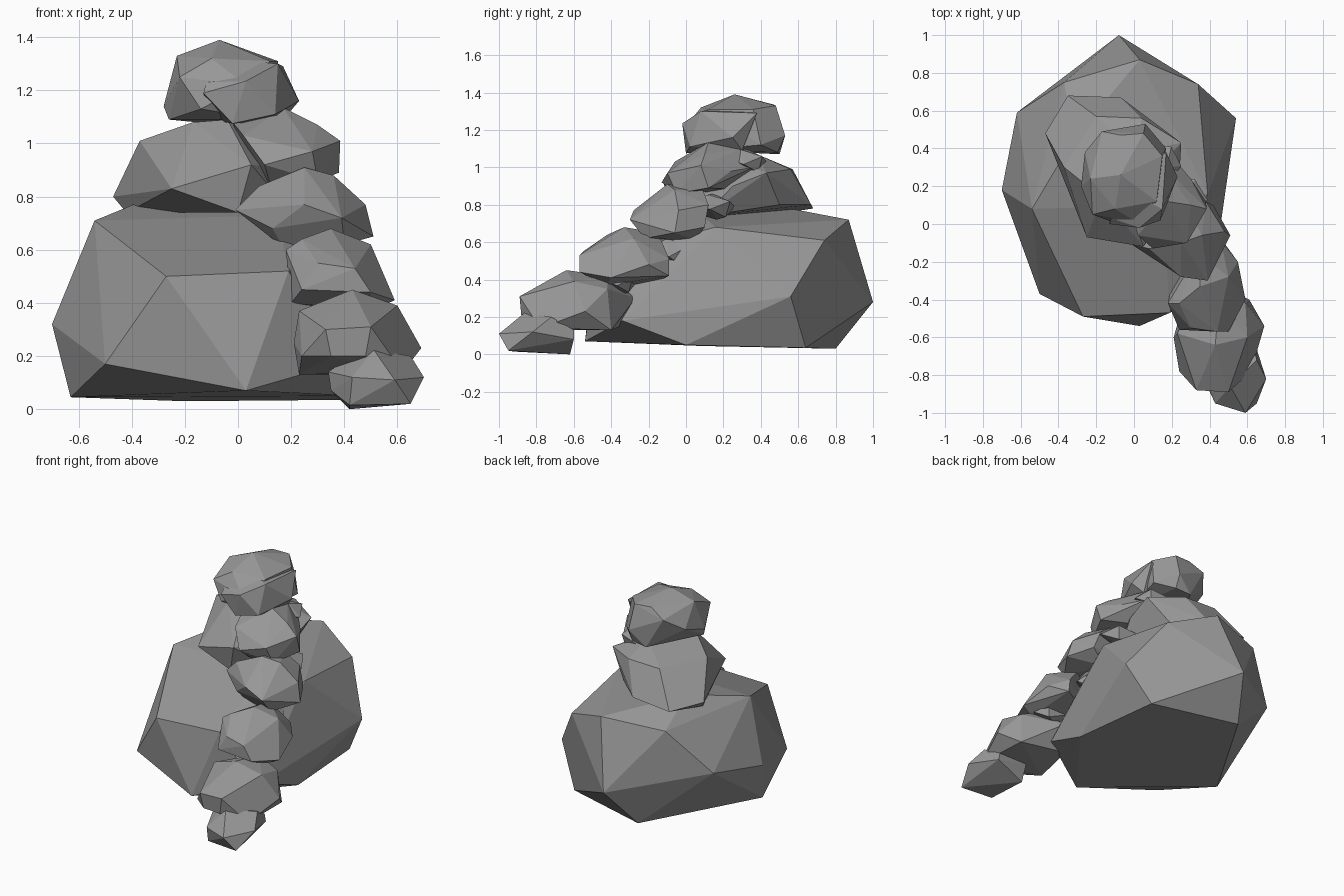
import bpy
import bmesh

stone = bpy.data.materials.new("grey stone")
stone.diffuse_color = (0.31, 0.31, 0.31, 1)


def rock(name, corners):
    """Faceted boulder: the convex hull of a few corner points."""
    bm = bmesh.new()
    for c in corners:
        bm.verts.new(c)
    hull = bmesh.ops.convex_hull(bm, input=bm.verts[:])
    loose = {g for g in hull["geom_interior"] + hull["geom_unused"]
             if isinstance(g, bmesh.types.BMVert)}
    bmesh.ops.delete(bm, geom=list(loose), context='VERTS')
    bmesh.ops.dissolve_limit(bm, angle_limit=0.06, verts=bm.verts[:], edges=bm.edges[:])
    bmesh.ops.recalc_face_normals(bm, faces=bm.faces[:])
    mesh = bpy.data.meshes.new(name)
    bm.to_mesh(mesh)
    bm.free()
    mesh.materials.append(stone)
    obj = bpy.data.objects.new(name, mesh)
    bpy.context.collection.objects.link(obj)
    return obj


def chip(name, centre, size):
    """Small wedge stone filling a gap between two larger ones."""
    unit = [(-1, -.3, .1), (-.5, -1, -.4), (.5, -1, .3), (1, -.1, -.2), (.6, .8, .4),
            (-.4, 1, 0), (-.3, 0, 1), (.4, -.2, .9), (0, .2, -1), (.5, .6, -.8)]
    rock(name, [[c + s * u for c, s, u in zip(centre, size, p)] for p in unit])


# Large base boulder
rock("base_boulder", [
    (.03, -.54, .07), (-.50, -.37, .17), (-.70, .18, .32), (-.63, .08, .045),
    (-.27, -.49, .50), (.19, -.47, .52), (-.54, .08, .71), (-.32, .45, .80),
    (-.20, .80, .03), (-.08, 1.0, .28), (.03, .87, .72), (-.37, .75, .68),
    (-.62, .59, .40), (.34, .74, .61), (.54, .56, .31), (.39, .64, .035),
    (.45, 0, .05), (.41, -.34, .18), (.39, .16, .68), (.15, .10, .73)])

# Middle boulder
rock("middle_boulder", [
    (-.47, .48, .80), (-.25, -.07, .83), (-.42, .42, .74), (-.35, .68, .78),
    (-.07, .67, .80), (-.37, .30, 1.01), (-.20, .57, .99), (.04, .56, .99),
    (.12, .50, .80), (.25, .43, .97), (-.17, .14, 1.08), (-.04, .12, 1.09),
    (.02, .38, 1.07), (.05, -.12, .92), (0, -.08, .74), (.2, .1, .74),
    (.24, .25, .90)])

# Top boulder, with a flatter slab set into its front
rock("top_boulder", [
    (-.28, .20, 1.14), (-.23, .24, 1.33), (-.07, .26, 1.39), (.15, .36, 1.31),
    (.05, .48, 1.33), (-.07, .47, 1.335), (-.17, .49, 1.28), (-.26, .38, 1.20),
    (.06, .53, 1.17), (.17, .40, 1.12), (-.05, .50, 1.07), (.06, .49, 1.08),
    (-.22, .05, 1.25), (-.14, .02, 1.13), (-.26, .18, 1.09), (.12, .12, 1.31),
    (.10, .08, 1.09), (.03, .0, 1.22), (-.10, .08, 1.32)])
rock("top_slab", [
    (-.13, 0, 1.19), (-.12, .03, 1.23), (.03, -.02, 1.235), (-.02, .0, 1.075),
    (.14, .02, 1.11), (.15, .08, 1.30), (.23, .25, 1.16), (.17, .38, 1.29),
    (.17, .30, 1.09), (-.05, .2, 1.30), (-.10, .3, 1.09), (.05, .13, 1.31)])

# Stepping stones climbing the front, from bottom to top
rock("step_1", [
    (.43, -.95, .12), (.59, -1.0, .11), (.51, -.86, .225), (.65, -.72, .20),
    (.70, -.82, .12), (.65, -.95, .02), (.42, -.92, .015), (.35, -.78, .07),
    (.34, -.75, .14), (.42, -.62, 0), (.63, -.60, .08), (.40, -.60, .13),
    (.62, -.60, .13), (.42, -.78, .20)])
rock("step_2", [
    (.33, -.88, .30), (.50, -.89, .31), (.35, -.87, .20), (.48, -.88, .20),
    (.62, -.78, .14), (.24, -.78, .20), (.21, -.60, .25), (.23, -.58, .37),
    (.43, -.64, .45), (.60, -.60, .39), (.69, -.54, .23), (.61, -.40, .13),
    (.23, -.65, .13), (.28, -.35, .15), (.59, -.42, .35), (.35, -.27, .30),
    (.45, -.42, .42)])
rock("step_3", [
    (.30, -.55, .55), (.44, -.57, .53), (.24, -.56, .45), (.50, -.57, .44),
    (.20, -.45, .40), (.18, -.42, .60), (.24, -.42, .64), (.35, -.33, .68),
    (.50, -.28, .62), (.59, -.40, .41), (.50, -.42, .37), (.55, -.20, .48),
    (.22, -.20, .37), (.47, -.09, .42), (.46, -.09, .51), (.34, -.15, .65)])
rock("step_4", [
    (.25, -.28, .77), (.39, -.30, .72), (.13, -.20, .68), (-.01, -.11, .75),
    (.08, -.13, .84), (.25, -.10, .91), (.36, -.06, .88), (.48, -.04, .77),
    (.51, -.06, .65), (.40, -.22, .62), (.17, -.15, .61), (.42, .10, .68),
    (.30, .05, .61), (.28, .09, .88), (.05, .08, .72), (.38, .12, .80)])
rock("step_5", [
    (.28, -.10, .97), (.10, -.13, .92), (.02, -.06, 1.03), (-.02, .08, 1.08),
    (.17, .12, 1.135), (.30, .10, 1.07), (.385, .08, 1.01), (.38, .12, .89),
    (.30, -.05, .86), (.12, -.05, .85), (.20, .36, 1.0), (.16, .30, 1.10),
    (.05, .30, .88), (.30, .24, .98)])

# Wedge chips tucked behind the steps
chip("lower_chip", (.38, -.36, .38), (.15, .09, .06))
chip("middle_chip", (.27, -.08, .54), (.13, .11, .09))
chip("upper_chip", (.22, .14, .79), (.17, .12, .07))
chip("neck_chip", (.12, .32, 1.03), (.13, .11, .07))
